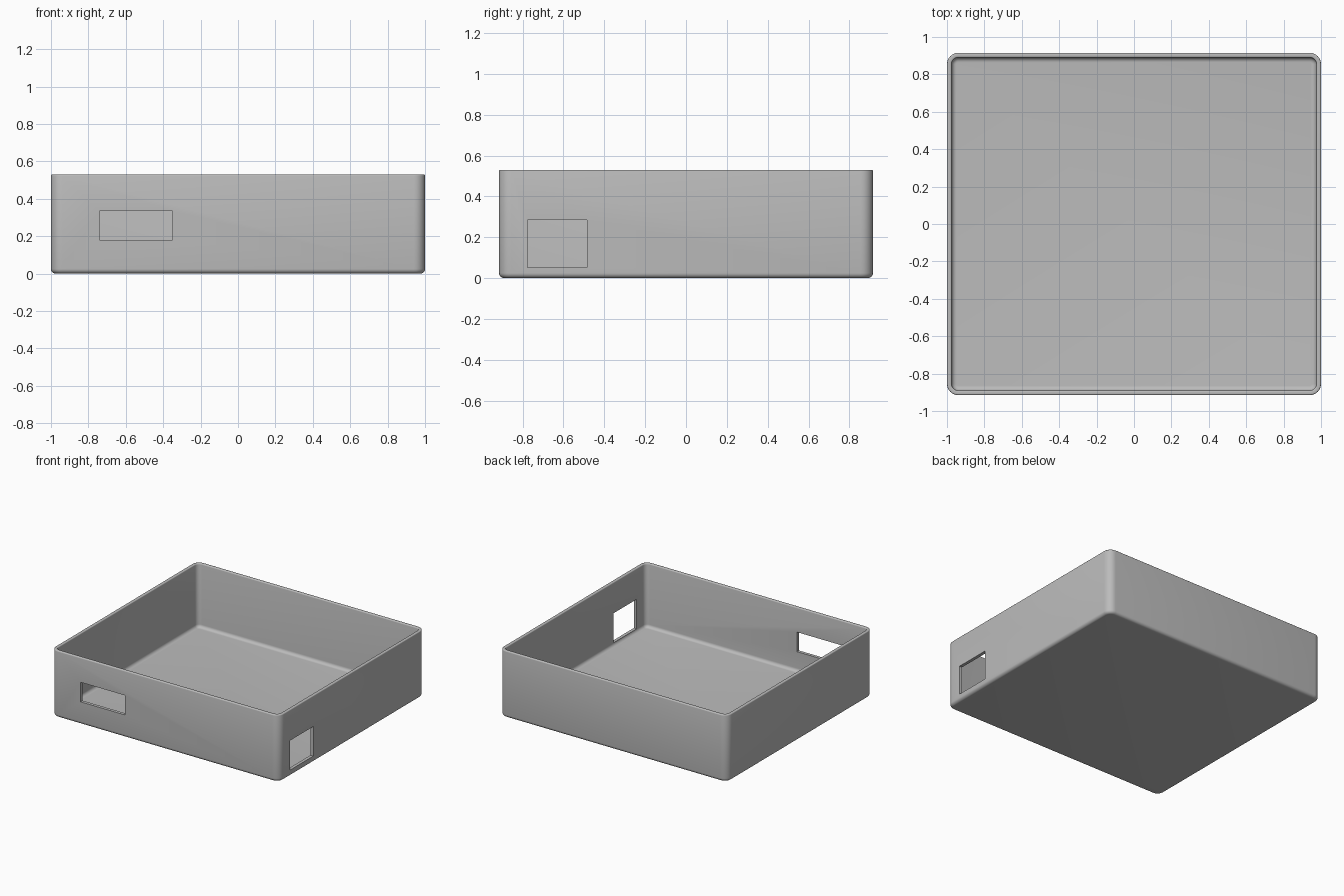
import bpy
import bmesh
from math import cos, sin, pi, radians

cube = bpy.data.objects.get("Cube")
if cube:
    bpy.data.objects.remove(cube, do_unlink=True)

HALF_X, HALF_Y, HEIGHT = 1.0, 0.915, 0.53
WALL, CORNER, FILLET, RIM = 0.025, 0.06, 0.025, 0.007
STEPS = 6

grey = bpy.data.materials.new("plain grey")
grey.use_nodes = True
grey.diffuse_color = (0.5, 0.5, 0.5, 1)
grey.node_tree.nodes["Principled BSDF"].inputs["Base Color"].default_value = (0.5, 0.5, 0.5, 1)


def arc(cx, cz, r, start, end, steps=STEPS):
    """Points of an arc in the wall section, as (inset, height)."""
    angles = [radians(start + (end - start) * i / steps) for i in range(steps + 1)]
    return [(cx + r * cos(a), cz + r * sin(a)) for a in angles]


def rounded_ring(bm, inset, z):
    """Rounded rectangle of vertices, inset from the outer outline."""
    r = CORNER - inset
    ring = []
    for q, (sx, sy) in enumerate([(1, 1), (-1, 1), (-1, -1), (1, -1)]):
        for i in range(STEPS + 1):
            a = (q + i / STEPS) * pi / 2
            ring.append(bm.verts.new((sx * (HALF_X - CORNER) + r * cos(a),
                                      sy * (HALF_Y - CORNER) + r * sin(a), z)))
    return ring


# Wall section: underside fillet, outer wall, soft rim, inner wall, floor fillet
section = (arc(FILLET, FILLET, FILLET, 270, 180)
           + arc(RIM, HEIGHT - RIM, RIM, 180, 90, 3)
           + arc(WALL - RIM, HEIGHT - RIM, RIM, 90, 0, 3)
           + arc(WALL + FILLET, WALL + FILLET, FILLET, 180, 270))

# Open tray
bm = bmesh.new()
rings = [rounded_ring(bm, inset, z) for inset, z in section]
for low, high in zip(rings, rings[1:]):
    for i in range(len(low)):
        j = (i + 1) % len(low)
        bm.faces.new((low[i], low[j], high[j], high[i]))
bm.faces.new(rings[0][::-1])
bm.faces.new(rings[-1])
bmesh.ops.recalc_face_normals(bm, faces=bm.faces)
mesh = bpy.data.meshes.new("tray")
bm.to_mesh(mesh)
bm.free()
mesh.materials.append(grey)
tray = bpy.data.objects.new("tray", mesh)
bpy.context.collection.objects.link(tray)


def cut_opening(name, low, high):
    """Cut a box-shaped opening through the tray wall."""
    centre = [(a + b) / 2 for a, b in zip(low, high)]
    bpy.ops.mesh.primitive_cube_add(size=1, location=centre)
    cutter = bpy.context.object
    cutter.name = name
    cutter.scale = [b - a for a, b in zip(low, high)]
    cutter.hide_render = True
    cutter.data.materials.append(grey)
    bpy.context.view_layer.update()
    mod = tray.modifiers.new(name, 'BOOLEAN')
    mod.operation = 'DIFFERENCE'
    mod.solver = 'EXACT'
    mod.object = cutter
    bpy.ops.object.select_all(action='DESELECT')
    tray.select_set(True)
    bpy.context.view_layer.objects.active = tray
    bpy.ops.object.modifier_apply(modifier=mod.name)
    bpy.data.objects.remove(cutter, do_unlink=True)


# Wide slot in the front wall, near-square port in the left wall
cut_opening("front_slot", (-0.74, -1.0, 0.18), (-0.35, -0.85, 0.335))
cut_opening("side_port", (0.93, -0.775, 0.051), (1.1, -0.485, 0.285))

bpy.ops.object.shade_smooth_by_angle(angle=radians(35))
